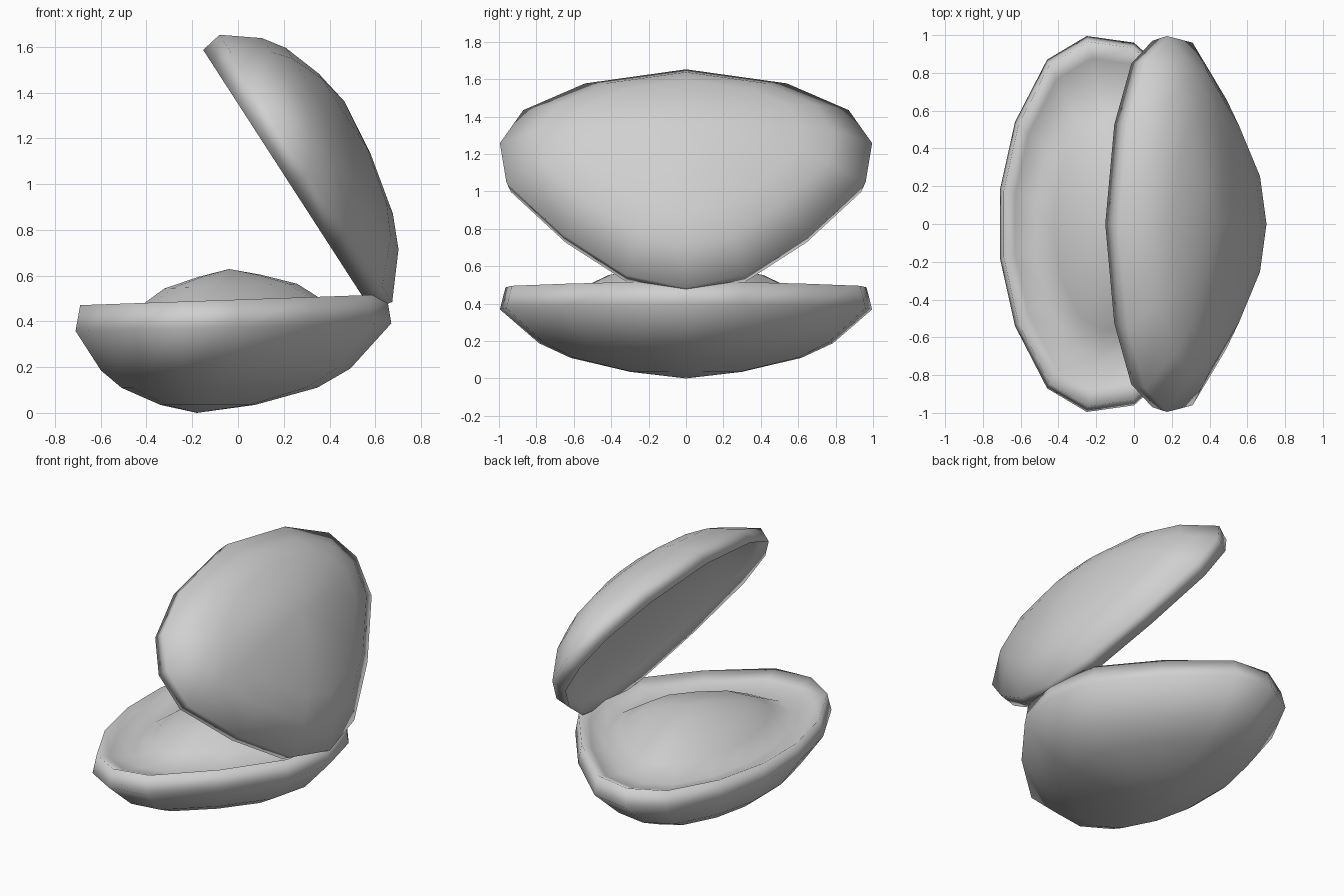
import bpy, bmesh
from mathutils import Vector

if "Cube" in bpy.data.objects:
    bpy.data.objects.remove(bpy.data.objects["Cube"])

grey = bpy.data.materials.new("shell_grey")
grey.use_nodes = True
grey.diffuse_color = (0.63, 0.63, 0.63, 1)
grey.node_tree.nodes["Principled BSDF"].inputs["Base Color"].default_value = (0.63, 0.63, 0.63, 1)

# Half outline of a valve: distance from the hinge, half width
side = [(0.08, 0.32), (0.34, 0.66), (0.67, 0.96), (0.92, 0.995), (1.13, 0.87), (1.30, 0.54)]
outer_centre, inner_centre = 0.85, 0.71
# Nested rings as (scale, depth below the rim); the last scale of zero is a pole
skin = [(1, 0.12), (0.79, 0.305), (0.62, 0.385), (0.3, 0.46), (0, 0.495)]
mantle_with_body = [(0.97, 0.0), (0.88, 0.04), (0.72, 0.08), (0.57, 0.01),
                    (0.42, -0.06), (0.2, -0.105), (0, -0.135)]
mantle_plain = [(0.975, 0.0), (0.91, 0.07), (0.7, 0.13), (0.4, 0.17), (0, 0.18)]


def valve(name, tip, inside, place):
    half = [(0, 0)] + side + tip
    outline = half + [(s, -w) for s, w in reversed(half) if w > 0]
    n = len(outline)
    bm = bmesh.new()

    def ring(k, d, centre):
        return [bm.verts.new(place(centre + (s - centre) * k, w * k, d)) for s, w in outline]

    # Run from the outer pole over the rim to the inner pole
    loops = [ring(k, d, outer_centre) for k, d in reversed(skin[:-1])]
    loops += [ring(k, d, inner_centre) for k, d in inside[:-1]]
    for a, b in zip(loops, loops[1:]):
        for i in range(n):
            j = (i + 1) % n
            bm.faces.new((a[i], a[j], b[j], b[i]))
    for loop, centre, d in ((loops[0], outer_centre, skin[-1][1]),
                            (loops[-1], inner_centre, inside[-1][1])):
        pole = bm.verts.new(place(centre, 0, d))
        for i in range(n):
            bm.faces.new((loop[i], loop[(i + 1) % n], pole))

    bmesh.ops.recalc_face_normals(bm, faces=bm.faces)
    mesh = bpy.data.meshes.new(name)
    bm.to_mesh(mesh)
    bm.free()
    mesh.materials.append(grey)
    mesh.shade_smooth()
    obj = bpy.data.objects.new(name, mesh)
    bpy.context.collection.objects.link(obj)


# Lower valve lies flat, its rim rising slightly towards the hinge
def place_lower(s, w, d):
    x = 0.67 - s
    tilt = 0.035 * x * min(1, max(0, 1 - d / 0.4))
    return Vector((x, w, 0.495 - d + tilt))


# Upper valve is shallower and swung open about the hinge
hinge = Vector((0.55, 0, 0.5))
along = Vector((-0.543, 0, 0.84))
outward = Vector((0.84, 0, 0.543))


def place_upper(s, w, d):
    return hinge + along * (s - 0.08) + outward * d * 0.8 + Vector((0, w, 0))


valve("lower_shell", [(1.38, 0.18)], mantle_with_body, place_lower)
valve("upper_shell", [(1.39, 0)], mantle_plain, place_upper)
